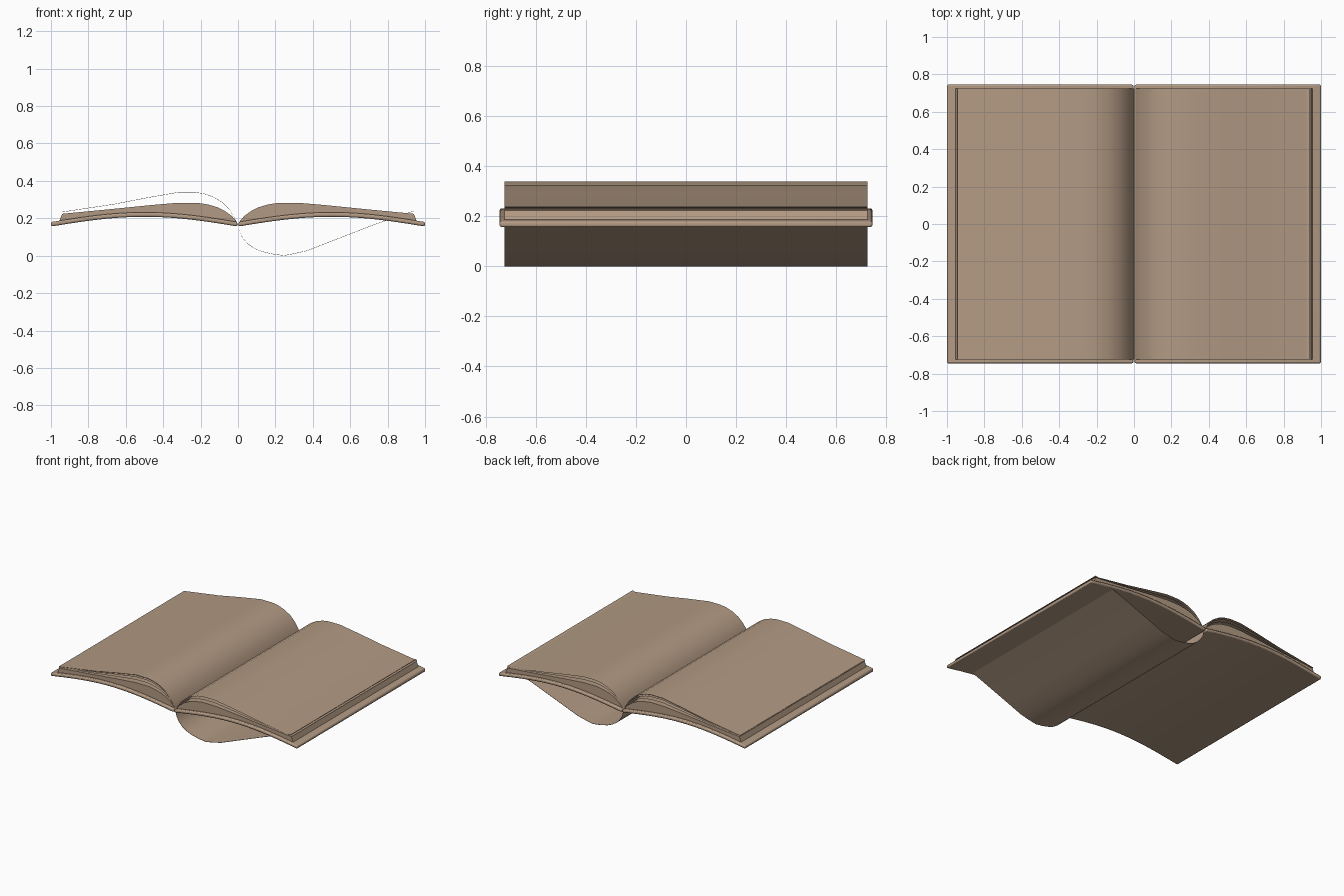
import bpy, bmesh, math

if "Cube" in bpy.data.objects:
    bpy.data.objects.remove(bpy.data.objects["Cube"])

paper = bpy.data.materials.new("tan_paper")
paper.diffuse_color = (0.445, 0.322, 0.228, 1)
paper.use_nodes = True
paper.node_tree.nodes["Principled BSDF"].inputs["Base Color"].default_value = paper.diffuse_color


def extrude_profile(name, pts, half, closed, bevel=0.0):
    """Sweep an x-z profile along y from -half to +half."""
    bm = bmesh.new()
    front = [bm.verts.new((x, -half, z)) for x, z in pts]
    back = [bm.verts.new((x, half, z)) for x, z in pts]
    n = len(pts)
    for i in range(n if closed else n - 1):
        j = (i + 1) % n
        bm.faces.new((front[i], front[j], back[j], back[i]))
    if closed:
        bm.faces.new(front)
        bm.faces.new(list(reversed(back)))
        bmesh.ops.recalc_face_normals(bm, faces=bm.faces[:])
    else:
        # loose sheets face upwards
        bm.normal_update()
        for f in bm.faces:
            if f.normal.z < 0:
                f.normal_flip()
    mesh = bpy.data.meshes.new(name)
    bm.to_mesh(mesh)
    bm.free()
    mesh.materials.append(paper)
    ob = bpy.data.objects.new(name, mesh)
    bpy.context.collection.objects.link(ob)
    if bevel:
        m = ob.modifiers.new("rounded_edges", "BEVEL")
        m.width, m.segments = bevel, 2
        m.limit_method, m.angle_limit = "ANGLE", math.radians(40)
    bpy.ops.object.select_all(action="DESELECT")
    ob.select_set(True)
    bpy.context.view_layer.objects.active = ob
    bpy.ops.object.shade_smooth_by_angle(angle=math.radians(35))
    return ob


def thick(pts, t=0.002):
    """Give an open profile a paper-thin thickness."""
    return pts + [(x, z + t) for x, z in reversed(pts)]


def cover_z(x, base):
    """Gentle arch of a cover board."""
    return base + 0.052 * math.sin(math.pi * x)


def sample(pts, x):
    """Height of a profile at x."""
    for (x0, z0), (x1, z1) in zip(pts, pts[1:]):
        if x <= x1:
            return z0 + (z1 - z0) * (x - x0) / (x1 - x0)
    return pts[-1][1]


N = 20
page_top = [(0.004, 0.175), (0.015, 0.192), (0.035, 0.213), (0.07, 0.239),
            (0.11, 0.259), (0.16, 0.274), (0.22, 0.283), (0.32, 0.283),
            (0.45, 0.272), (0.66, 0.251), (0.94, 0.224)]
lifted = [(0, 0.165), (0.02, 0.205), (0.045, 0.245), (0.085, 0.285),
          (0.13, 0.312), (0.18, 0.33), (0.23, 0.338), (0.32, 0.338),
          (0.48, 0.310), (0.66, 0.275), (0.945, 0.232)]

for side, label in ((-1, "left"), (1, "right")):
    # arched cover board
    xs = [0.003 + 0.997 * i / N for i in range(N + 1)]
    board = [(side * x, cover_z(x, 0.156)) for x in xs]
    board += [(side * x, cover_z(x, 0.180)) for x in reversed(xs)]
    extrude_profile(label + "_cover", board, 0.745, True, 0.008)

    # block of pages resting on the cover
    xs = [0.955 - 0.945 * i / N for i in range(N)]
    block = [(side * x, z) for x, z in page_top]
    block += [(side * x, cover_z(x, 0.179)) for x in xs]
    extrude_profile(label + "_page_block", block, 0.725, True)

    # fanned sheets arching above the block
    for k, t in (("lower", 0.4), ("upper", 0.76)):
        fan = [(side * x, z * t + sample(page_top, x) * (1 - t))
               for x, z in lifted]
        extrude_profile(f"{label}_{k}_sheet", fan, 0.725, False)

# highest lifted page on the left
extrude_profile("left_loose_page", thick([(-x, z) for x, z in lifted]),
                0.725, True)

# sagging page on the right
extrude_profile("right_loose_page", thick([
    (0, 0.165), (0.01, 0.12), (0.03, 0.088), (0.055, 0.06), (0.09, 0.037),
    (0.13, 0.021), (0.19, 0.007), (0.245, 0.0), (0.30, 0.01), (0.37, 0.026),
    (0.49, 0.073), (0.73, 0.166), (0.94, 0.238)]), 0.725, True)
